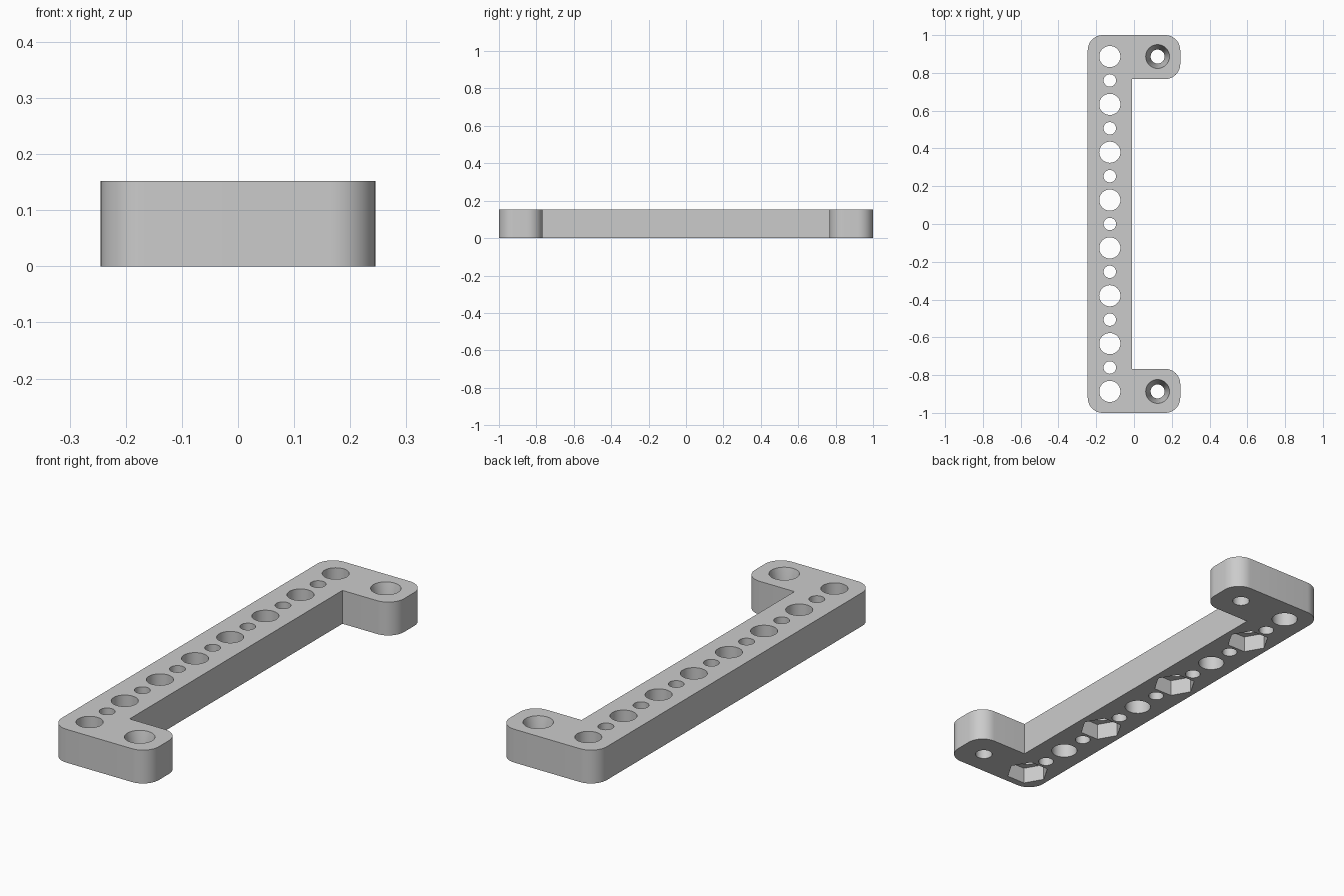
import bpy, bmesh, math
from mathutils import Vector

old = bpy.data.objects.get("Cube")
if old:
    bpy.data.objects.remove(old, do_unlink=True)

HEIGHT = 0.152
ROW_X, EAR_X = -0.128, 0.125
PITCH = 0.2533
END_Y = 3.5 * PITCH

grey = bpy.data.materials.new("light grey")
grey.use_nodes = True
colour = (0.6, 0.6, 0.6, 1)
grey.diffuse_color = colour
grey.node_tree.nodes["Principled BSDF"].inputs["Base Color"].default_value = colour


def make_object(name, bm):
    bmesh.ops.recalc_face_normals(bm, faces=bm.faces)
    mesh = bpy.data.meshes.new(name)
    bm.to_mesh(mesh)
    bm.free()
    mesh.materials.append(grey)
    obj = bpy.data.objects.new(name, mesh)
    bpy.context.collection.objects.link(obj)
    return obj


def add_lathe(bm, x, y, profile, sides=48):
    """Closed solid of stacked rings; profile lists (radius, z) upwards."""
    rings = []
    for r, z in profile:
        angles = [math.tau * i / sides for i in range(sides)]
        rings.append([bm.verts.new((x + r * math.cos(a), y + r * math.sin(a), z)) for a in angles])
    for low, high in zip(rings, rings[1:]):
        for i in range(sides):
            j = (i + 1) % sides
            bm.faces.new((low[i], low[j], high[j], high[i]))
    bm.faces.new(rings[0][::-1])
    bm.faces.new(rings[-1])


def rounded_outline(corners, steps=12):
    """Round right-angled corners given as (x, y, radius)."""
    points = []
    for i, (x, y, r) in enumerate(corners):
        here = Vector((x, y))
        if r == 0:
            points.append(here)
            continue
        to_prev = (Vector(corners[i - 1][:2]) - here).normalized()
        to_next = (Vector(corners[(i + 1) % len(corners)][:2]) - here).normalized()
        centre = here + r * (to_prev + to_next)
        for k in range(steps + 1):
            a = math.pi / 2 * k / steps
            points.append(centre - r * (to_next * math.cos(a) + to_prev * math.sin(a)))
    return points


# C-shaped plate with rounded outer corners
R = 0.08
outline = rounded_outline([
    (-0.245, -1, R), (0.245, -1, R), (0.245, -0.767, R), (-0.01, -0.767, 0),
    (-0.01, 0.767, 0), (0.245, 0.767, R), (0.245, 1, R), (-0.245, 1, R)])
bm = bmesh.new()
base = bm.faces.new([bm.verts.new((p.x, p.y, 0)) for p in outline])
walls = bmesh.ops.extrude_face_region(bm, geom=[base])
top = [v for v in walls["geom"] if isinstance(v, bmesh.types.BMVert)]
bmesh.ops.translate(bm, verts=top, vec=(0, 0, HEIGHT))
bracket = make_object("mounting_bracket", bm)

# Row of alternating large and small holes, plus tapered ear holes
LOW, HIGH = -0.02, HEIGHT + 0.02
bm = bmesh.new()
for i in range(8):
    y = END_Y - i * PITCH
    add_lathe(bm, ROW_X, y, [(0.056, LOW), (0.056, HIGH)])
    if i < 7:
        add_lathe(bm, ROW_X, y - PITCH / 2, [(0.033, LOW), (0.033, HIGH)], 32)
for y in (-END_Y, END_Y):
    add_lathe(bm, EAR_X, y, [(0.037, LOW), (0.037, 0.04), (0.063, HEIGHT), (0.063, HIGH)])
hole_cutter = make_object("hole_cutter", bm)

# Hexagonal nut pockets under every second large hole
bm = bmesh.new()
for i in range(1, 8, 2):
    add_lathe(bm, ROW_X, END_Y - i * PITCH, [(0.093, LOW), (0.093, 0.075)], 6)
pocket_cutter = make_object("pocket_cutter", bm)

bpy.ops.object.select_all(action="DESELECT")
bracket.select_set(True)
bpy.context.view_layer.objects.active = bracket
for cutter in (hole_cutter, pocket_cutter):
    cutter.hide_render = True
    mod = bracket.modifiers.new(cutter.name, "BOOLEAN")
    mod.operation = "DIFFERENCE"
    mod.solver = "EXACT"
    mod.object = cutter
    bpy.ops.object.modifier_apply(modifier=mod.name)
    bpy.data.objects.remove(cutter, do_unlink=True)

bpy.ops.object.shade_smooth_by_angle(angle=math.radians(25))
